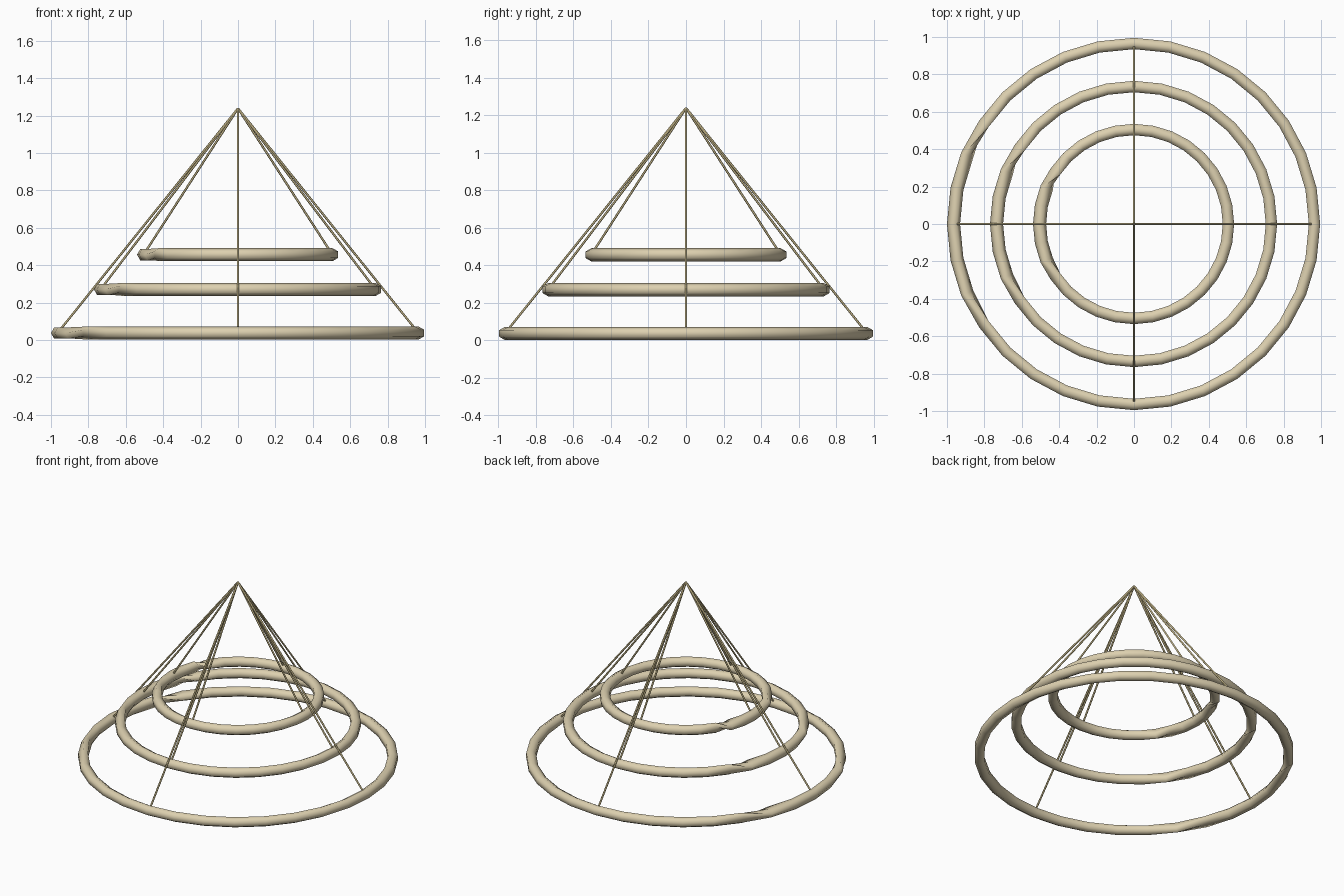
import bpy, bmesh
from math import pi, cos, sin
from mathutils import Vector

if "Cube" in bpy.data.objects:
    bpy.data.objects.remove(bpy.data.objects["Cube"])

APEX = Vector((0, 0, 1.238))
SEGS, SIDES, TUBE = 32, 6, 0.035

wood = bpy.data.materials.new("pale_wood")
wood.diffuse_color = (0.72, 0.63, 0.43, 1)
wood.use_nodes = True
wood.node_tree.nodes["Principled BSDF"].inputs["Base Color"].default_value = wood.diffuse_color
cord = bpy.data.materials.new("cord")
cord.diffuse_color = (0.5, 0.42, 0.22, 1)
cord.use_nodes = True
cord.node_tree.nodes["Principled BSDF"].inputs["Base Color"].default_value = cord.diffuse_color


def finish(bm, name, mat):
    bmesh.ops.recalc_face_normals(bm, faces=bm.faces)
    for f in bm.faces:
        f.smooth = True
    me = bpy.data.meshes.new(name)
    bm.to_mesh(me)
    bm.free()
    me.materials.append(mat)
    ob = bpy.data.objects.new(name, me)
    bpy.context.collection.objects.link(ob)
    return ob


def make_ring(name, radius, z):
    # six-sided tube swept round a circle, turned a quarter on its left stretch
    bm = bmesh.new()
    loops = []
    for i in range(SEGS):
        a = 2 * pi * i / SEGS
        twist = 0 if 14 <= i <= 18 else pi / 2
        loop = []
        for k in range(SIDES):
            t = 2 * pi * k / SIDES + twist
            r = radius + TUBE * cos(t)
            loop.append(bm.verts.new((r * cos(a), r * sin(a), z + TUBE * sin(t))))
        loops.append(loop)
    for i in range(SEGS):
        p, q = loops[i], loops[(i + 1) % SEGS]
        for k in range(SIDES):
            n = (k + 1) % SIDES
            bm.faces.new((p[k], p[n], q[n], q[k]))
    return finish(bm, name, wood)


def make_cord(name, end):
    # thin straight cord from the apex to a ring
    bm = bmesh.new()
    d = end - APEX
    bmesh.ops.create_cone(bm, cap_ends=True, segments=6, radius1=0.006,
                          radius2=0.006, depth=d.length)
    bmesh.ops.rotate(bm, verts=bm.verts, matrix=d.to_track_quat('Z', 'Y').to_matrix())
    bmesh.ops.translate(bm, verts=bm.verts, vec=(APEX + end) / 2)
    return finish(bm, name, cord)


# three hanging hoops, each on four cords
for label, radius, z in (("lower", 0.965, 0.037), ("middle", 0.735, 0.27),
                         ("upper", 0.505, 0.456)):
    make_ring(label + "_ring", radius, z)
    for i, side in enumerate(("right", "back", "left", "front")):
        a = i * pi / 2
        make_cord(f"{label}_cord_{side}",
                  Vector((radius * cos(a), radius * sin(a), z)))

# soften all, keeping hard edges
bpy.ops.object.select_all(action='DESELECT')
for ob in bpy.context.scene.objects:
    ob.select_set(True)
    bpy.context.view_layer.objects.active = ob
bpy.ops.object.shade_smooth_by_angle(angle=1.1)
